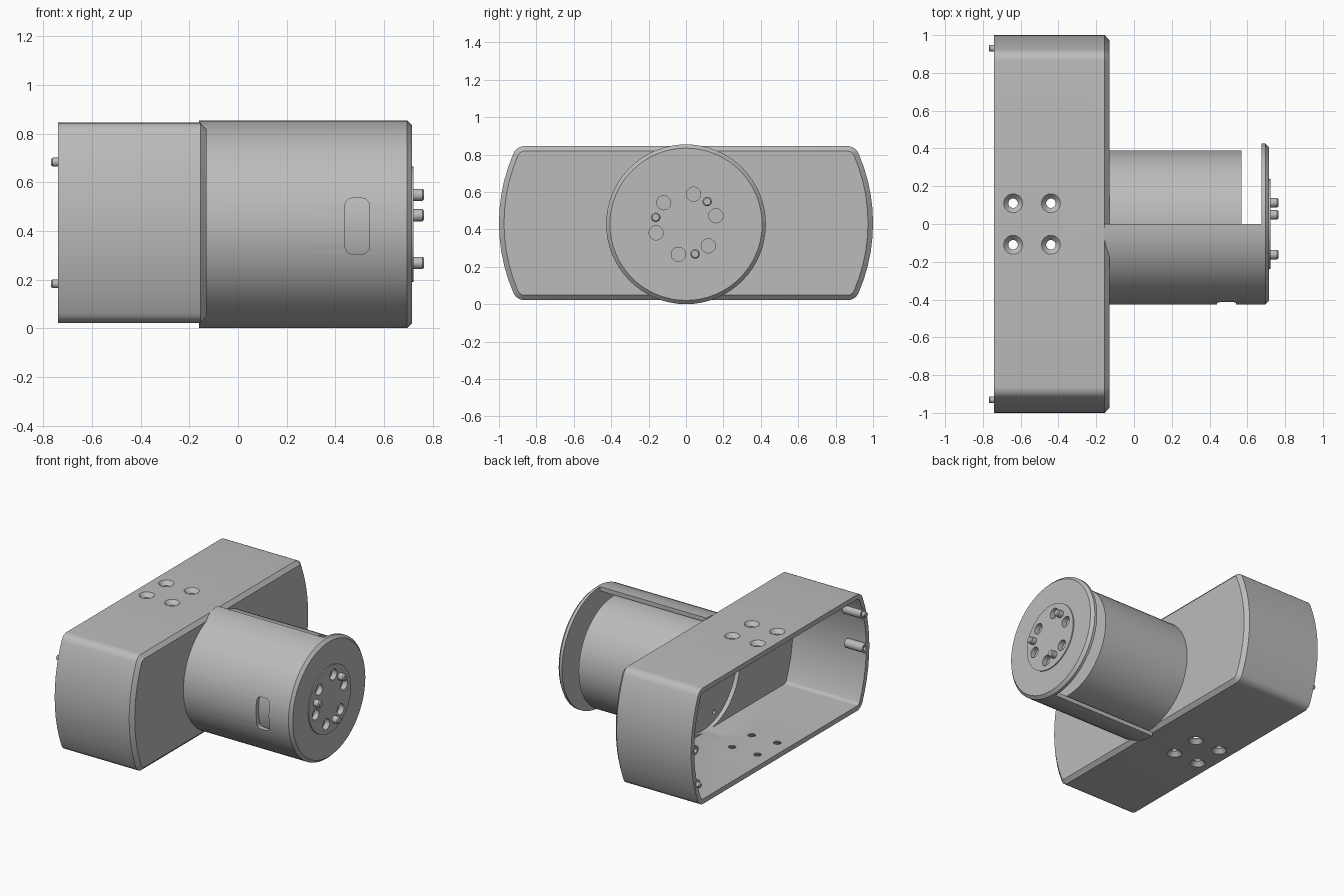
import bpy
import bmesh
from math import sin, cos, pi, sqrt, atan2, radians
from mathutils import Matrix

if "Cube" in bpy.data.objects:
    bpy.data.objects.remove(bpy.data.objects["Cube"], do_unlink=True)

grey = bpy.data.materials.new("plain grey")
grey.use_nodes = True
grey.diffuse_color = (0.5, 0.5, 0.5, 1)
grey.node_tree.nodes["Principled BSDF"].inputs["Base Color"].default_value = (0.5, 0.5, 0.5, 1)

AXIS_Z = 0.427   # height of the barrel axis
MID_Z = 0.433    # middle height of the housing
RADIUS = 0.427   # outer barrel radius


def finish(bm, name):
    bmesh.ops.recalc_face_normals(bm, faces=bm.faces)
    mesh = bpy.data.meshes.new(name)
    bm.to_mesh(mesh)
    bm.free()
    mesh.materials.append(grey)
    obj = bpy.data.objects.new(name, mesh)
    bpy.context.collection.objects.link(obj)
    return obj


def loft(name, rings):
    """Skin a list of matching point rings and cap both ends."""
    bm = bmesh.new()
    loops = [[bm.verts.new(p) for p in ring] for ring in rings]
    n = len(loops[0])
    for a, b in zip(loops, loops[1:]):
        for i in range(n):
            j = (i + 1) % n
            bm.faces.new((a[i], a[j], b[j], b[i]))
    bm.faces.new(loops[0])
    bm.faces.new(loops[-1])
    return finish(bm, name)


def lathe(name, profile, y=0.0, z=AXIS_Z, sides=24):
    """Revolve (x, radius) points about an axis along x."""
    turn = [2 * pi * i / sides for i in range(sides)]
    return loft(name, [[(x, y + r * cos(a), z + r * sin(a)) for a in turn]
                       for x, r in profile])


def block(name, size, centre, bevel=0.0):
    """Box whose edges along y can be rounded."""
    bm = bmesh.new()
    bmesh.ops.create_cube(bm, size=1)
    bmesh.ops.scale(bm, vec=size, verts=bm.verts)
    if bevel:
        edges = [e for e in bm.edges
                 if abs(e.verts[0].co.y - e.verts[1].co.y) > 0.01]
        bmesh.ops.bevel(bm, geom=edges, offset=bevel, segments=5,
                        profile=0.5, affect="EDGES")
    bmesh.ops.translate(bm, vec=centre, verts=bm.verts)
    return finish(bm, name)


def carve(obj, cutters):
    """Subtract the cutters, then delete them."""
    for cutter in cutters:
        cutter.hide_render = True
        mod = obj.modifiers.new("cut", "BOOLEAN")
        mod.operation = "DIFFERENCE"
        mod.solver = "EXACT"
        mod.object = cutter
    bpy.context.view_layer.update()
    result = bpy.data.meshes.new_from_object(
        obj.evaluated_get(bpy.context.evaluated_depsgraph_get()))
    obj.modifiers.clear()
    obj.data = result
    result.materials.clear()
    result.materials.append(grey)
    for cutter in cutters:
        bpy.data.objects.remove(cutter, do_unlink=True)


def outline(x, inset):
    """Housing section: flat top and bottom, bowed ends, rounded corners."""
    half, bow, fillet = 0.412, 0.94, 0.065
    yc = 1 - bow
    fz = half - fillet
    fy = yc + sqrt((bow - fillet) ** 2 - fz ** 2)
    start = atan2(fz, fy - yc)
    quarter = [(yc + (bow - inset) * cos(start * i / 5),
                (bow - inset) * sin(start * i / 5)) for i in range(5)]
    for i in range(7):
        a = start + (pi / 2 - start) * i / 6
        quarter.append((fy + (fillet - inset) * cos(a),
                        fz + (fillet - inset) * sin(a)))
    top = quarter + [(-y, z) for y, z in reversed(quarter)]
    ring = top + [(y, -z) for y, z in reversed(top[1:-1])]
    return [(x, y, MID_Z + z) for y, z in ring]


# Wide open-backed housing with a chamfered front
housing = loft("housing", [outline(-0.165, 0.035), outline(-0.74, 0.035),
                           outline(-0.74, 0), outline(-0.155, 0),
                           outline(-0.13, 0.027)])
cutters = [lathe("opening_cutter", [(-0.3, 0.375), (-0.05, 0.375)], sides=64)]
# Countersunk screw holes in top and bottom
for side in (1, -1):
    for hx in (-0.64, -0.44):
        for hy in (-0.11, 0.11):
            cone = lathe("screw_cutter", [(-0.06, 0.025), (-0.028, 0.025),
                                          (0, 0.05), (0.02, 0.05)], 0, 0)
            cone.data.transform(Matrix.Translation((hx, hy, MID_Z + side * 0.412))
                                @ Matrix.Rotation(-side * pi / 2, 4, "Y"))
            cutters.append(cone)
carve(housing, cutters)

# Locating pins and sockets on the rear rim, turned half way round per side
parts = [housing]
for side, word in ((1, "left"), (-1, "right")):
    y, z = side * 0.93, MID_Z - side * 0.25
    parts.append(lathe(word + "_pin_boss", [(-0.741, 0.032), (-0.6, 0.032)], y, z))
    parts.append(lathe(word + "_rear_pin", [(-0.7, 0.018), (-0.762, 0.018),
                                            (-0.768, 0.013)], y, z))
    parts.append(lathe(word + "_socket_boss",
                       [(-0.6, 0.032), (-0.741, 0.032), (-0.741, 0.017),
                        (-0.69, 0.017)], side * 0.95, MID_Z))

# Half shell with a full end flange and a side window
shell = lathe("barrel_shell", [(0.675, 0.397), (-0.16, 0.397), (-0.16, RADIUS),
                               (0.695, RADIUS), (0.715, RADIUS - 0.02)], sides=64)
carve(shell, [
    block("half_cutter", (0.975, 1, 1.2), (0.1875, 0.5, AXIS_Z)),
    block("window_cutter", (0.1, 0.3, 0.23), (0.49, -0.45, 0.42), 0.03)])

# Inner drum with small screw holes in its rear face
drum = lathe("inner_drum", [(-0.135, 0.39), (0.57, 0.39)], sides=64)
carve(drum, [lathe("rear_hole_cutter", [(-0.2, 0.016), (-0.08, 0.016)],
                   0.32 * cos(radians(a)), AXIS_Z + 0.32 * sin(radians(a)), 16)
             for a in (67, 157, 247, 337)])

# Raised end plate, with its ring of holes cut through to the flange
plate = lathe("end_plate", [(0.7, 0.237), (0.722, 0.237)], sides=48)


def on_ring(degrees):
    a = radians(degrees)
    return 0.166 * cos(a), AXIS_Z + 0.166 * sin(a)


for target in (plate, shell):
    carve(target, [lathe("ring_hole_cutter", [(0.685, 0.038), (0.75, 0.038)],
                         *on_ring(16 + 60 * i)) for i in range(6)])

# Drive pins
for i in range(3):
    parts.append(lathe("drive_pin_%d" % (i + 1),
                       [(0.69, 0.025), (0.758, 0.025), (0.765, 0.019)],
                       *on_ring(47 + 120 * i)))

# Smooth the round surfaces and keep the edges crisp
bpy.ops.object.select_all(action="DESELECT")
for obj in parts + [shell, drum, plate]:
    obj.select_set(True)
    bpy.context.view_layer.objects.active = obj
bpy.ops.object.shade_smooth_by_angle(angle=radians(25))
